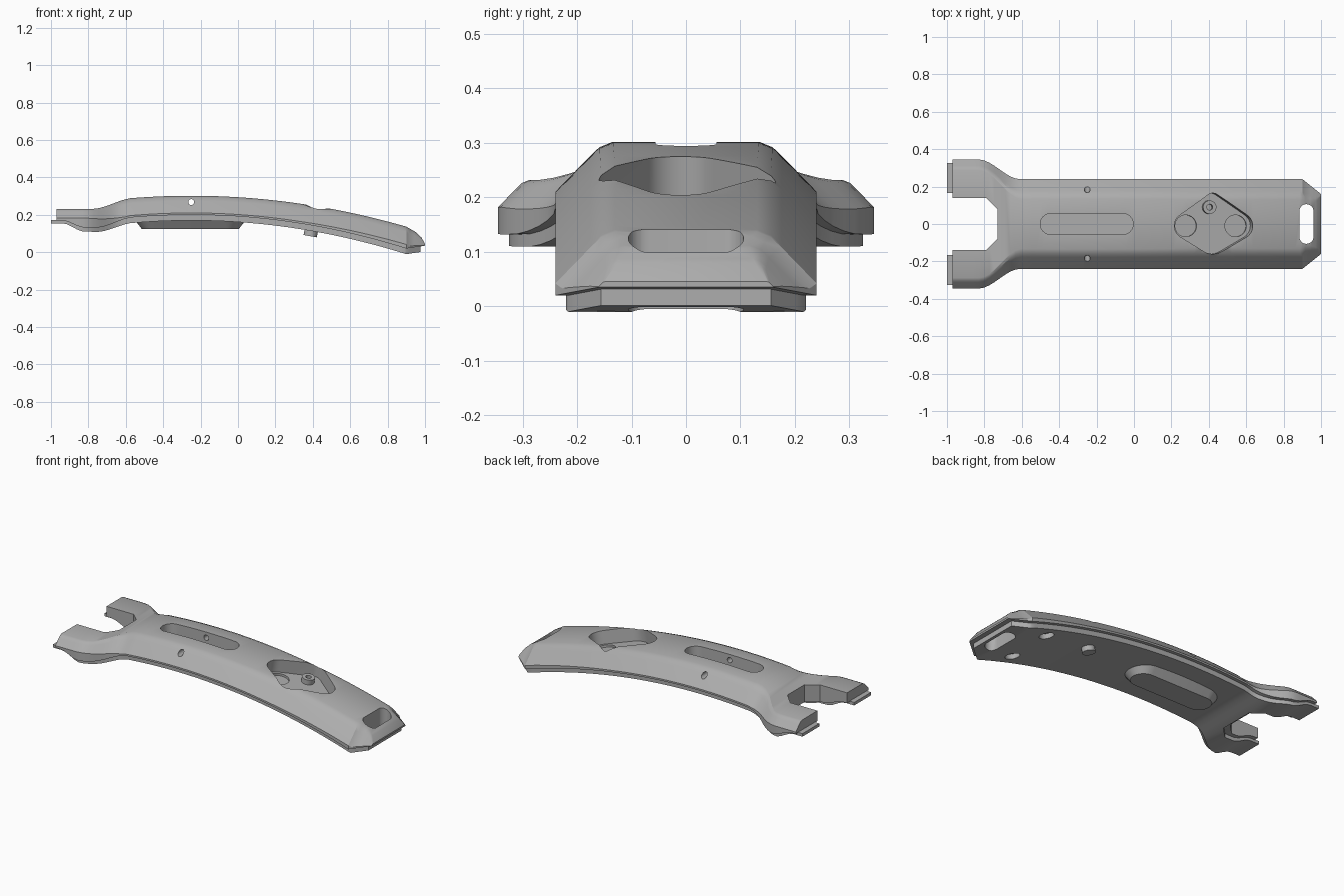
import bpy, bmesh, math
from mathutils import Matrix, Vector

if "Cube" in bpy.data.objects:
    bpy.data.objects.remove(bpy.data.objects["Cube"])

grey = bpy.data.materials.new("satin_grey")
grey.use_nodes = True
GREY = (0.42, 0.42, 0.42, 1)
grey.diffuse_color = GREY
grey.node_tree.nodes["Principled BSDF"].inputs["Base Color"].default_value = GREY


def make_object(name, bm):
    bmesh.ops.recalc_face_normals(bm, faces=bm.faces)
    mesh = bpy.data.meshes.new(name)
    bm.to_mesh(mesh)
    bm.free()
    mesh.materials.append(grey)
    obj = bpy.data.objects.new(name, mesh)
    bpy.context.collection.objects.link(obj)
    return obj


def blend(table, x, smooth=True):
    """Value at x from a short list of (x, value) pairs."""
    if x <= table[0][0]:
        return table[0][1]
    for (xa, a), (xb, b) in zip(table, table[1:]):
        if x <= xb:
            t = (x - xa) / (xb - xa)
            if smooth:
                t = t * t * (3 - 2 * t)
            return a + (b - a) * t
    return table[-1][1]


# Long arc of the arm, with the fork end and the nose shaped separately
def top_z(x):
    if x < -0.55:
        return blend([(-0.78, 0.232), (-0.55, 0.291)], x)
    if x <= 0.9:
        return 0.302 - (x + 0.25) ** 2 / 8
    return blend([(0.9, 0.137), (0.95, 0.108), (0.98, 0.08), (1, 0.045)], x, False)


def bottom_z(x):
    if x < -0.55:
        return blend([(-0.94, 0.17), (-0.82, 0.132), (-0.76, 0.132), (-0.55, 0.188)], x)
    if x <= 0.9:
        return 0.2 - (x + 0.25) ** 2 / 7.34
    return blend([(0.9, 0.02), (1, 0.035)], x, False)


def half_width(x):
    if x < 0:
        return blend([(-0.83, 0.345), (-0.61, 0.24)], x)
    return blend([(0.9, 0.24), (1, 0.16)], x, False)


def body_section(x):
    w, top, low = half_width(x), top_z(x), bottom_z(x)
    c = min(blend([(-0.8, 0.05), (-0.58, 0.095)], x), 0.9 * (top - low))
    half = [(w, low), (w, top - c), (w - 0.68 * c, top - 0.3 * c),
            (w - 0.88 * c, top - 0.11 * c), (w - 1.15 * c, top)]
    return half + [(-y, z) for y, z in reversed(half)]


def plate_section(x):
    w, top = half_width(min(x + 0.005, 1)) - 0.02, bottom_z(x)
    low = top - blend([(-0.94, 0.015), (-0.82, 0.022), (-0.55, 0.03)], x)
    return [(w, low), (w, top + 0.003), (-w, top + 0.003), (-w, low)]


def loft(name, section, x0, x1):
    inner = [x0 + (x1 - x0) * i / 70 for i in range(71)]
    xs = sorted(set(inner + [x for x in (0.9, 0.95, 0.98) if x < x1]))
    bm = bmesh.new()
    rows = [[bm.verts.new((x, y, z)) for y, z in section(x)] for x in xs]
    n = len(rows[0])
    for a, b in zip(rows, rows[1:]):
        for i in range(n):
            j = (i + 1) % n
            bm.faces.new((a[i], a[j], b[j], b[i]))
    bm.faces.new(rows[0])
    bm.faces.new(rows[-1])
    return make_object(name, bm)


def circle(x, y, r, n=32):
    return [(x + r * math.cos(math.tau * i / n), y + r * math.sin(math.tau * i / n))
            for i in range(n)]


def prism(name, outline, z0, z1, matrix=None, low_outline=None):
    """Upright prism over the hull of the outline points."""
    bm = bmesh.new()
    for pts, z in ((low_outline or outline, z0), (outline, z1)):
        for x, y in pts:
            bm.verts.new((x, y, z))
    res = bmesh.ops.convex_hull(bm, input=bm.verts)
    loose = [v for v in bm.verts if not v.link_faces]
    bmesh.ops.delete(bm, geom=loose, context='VERTS')
    bmesh.ops.dissolve_limit(bm, angle_limit=0.01, verts=bm.verts, edges=bm.edges)
    if matrix:
        bmesh.ops.transform(bm, matrix=matrix, verts=bm.verts)
    return make_object(name, bm)


def cut(obj, cutters):
    for c in cutters:
        c.hide_render = True
        mod = obj.modifiers.new("cut", 'BOOLEAN')
        mod.operation, mod.solver, mod.object = 'DIFFERENCE', 'EXACT', c
    bpy.context.view_layer.update()
    done = obj.evaluated_get(bpy.context.evaluated_depsgraph_get())
    mesh = bpy.data.meshes.new_from_object(done)
    obj.modifiers.clear()
    obj.data = mesh


body = loft("arm_body", body_section, -0.97, 1.0)
plate = loft("bottom_plate", plate_section, -1.0, 0.975)

# Openings shared by body and plate
slot = prism("slot_cutter", circle(-0.445, 0, 0.056) + circle(-0.06, 0, 0.056), 0.1, 0.5)
end_slot = prism("end_slot_cutter",
                 circle(0.922, -0.068, 0.038) + circle(0.922, 0.068, 0.038), -0.2, 0.5)


def notch(name, grow):
    right = [(-1.2, 0.14 + grow), (-0.79 + grow, 0.14 + grow), (-0.73 + grow, 0.08 + grow)]
    return prism(name, right + [(x, -y) for x, y in right], -0.2, 0.6)


# Tilted pocket that follows the slope of the arm
pivot = Vector((0.41, 0, 0.165))
tilt = Matrix.Translation(pivot) @ Matrix.Rotation(0.17, 4, 'Y') @ Matrix.Translation(-pivot)
pocket_outline = (circle(0.27, -0.01, 0.07) + circle(0.555, -0.01, 0.07)
                  + circle(0.41, 0.122, 0.043) + circle(0.41, -0.06, 0.1))
pocket = prism("pocket_cutter", pocket_outline, 0.165, 0.5, tilt)
dimples = [prism("dimple_cutter", circle(x, -0.01, 0.058), 0.152, 0.2, tilt)
           for x in (0.275, 0.545)]

# Pin hole running from side to side
side = Matrix.Translation((-0.25, 0, 0.268)) @ Matrix.Rotation(math.pi / 2, 4, 'X')
pin_hole = prism("pin_hole_cutter", circle(0, 0, 0.016, 20), -0.5, 0.5, side)

# Round recesses under the nose
recesses = [prism("recess_cutter", circle(0.72, y, 0.04), -0.2, 0.3) for y in (-0.14, 0.14)]

body_cutters = [slot, end_slot, notch("fork_cutter", 0), pocket, pin_hole] + dimples
plate_cutters = [slot, end_slot, notch("plate_fork_cutter", 0.025)] + recesses
cut(body, body_cutters)
cut(plate, plate_cutters)

# Tapered housing closing the long slot from below
housing = prism("slot_housing", circle(-0.445, 0, 0.105) + circle(-0.065, 0, 0.105),
                0.125, 0.17, None, circle(-0.445, 0, 0.07) + circle(-0.065, 0, 0.07))

# Hollow post through the pocket floor
post = prism("pocket_post", circle(0.4, 0.09, 0.036), 0.083, 0.195, tilt)
bore = prism("bore_cutter", circle(0.4, 0.09, 0.016, 20), 0.15, 0.4, tilt)
cut(post, [bore])

for c in set(body_cutters + plate_cutters + [bore]):
    bpy.data.objects.remove(c)

for obj in (body, plate, housing, post):
    bpy.ops.object.select_all(action='DESELECT')
    obj.select_set(True)
    bpy.context.view_layer.objects.active = obj
    bpy.ops.object.shade_smooth_by_angle(angle=math.radians(28))
